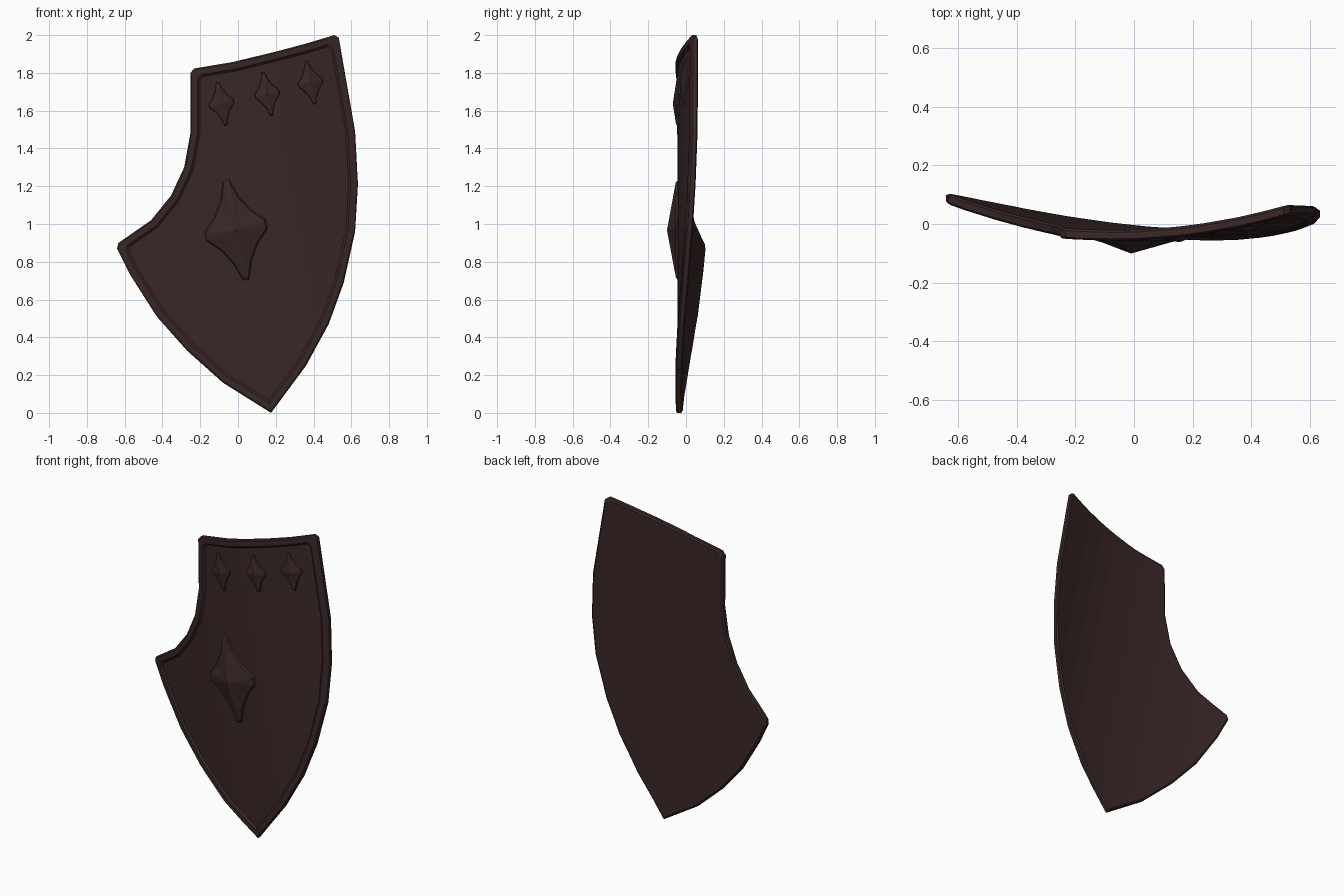
import bpy, bmesh
from mathutils import Vector

if "Cube" in bpy.data.objects:
    bpy.data.objects.remove(bpy.data.objects["Cube"])

# one dark red-brown colour
MAT = bpy.data.materials.new("dark red brown")
MAT.diffuse_color = (0.042, 0.020, 0.020, 1)
MAT.use_nodes = True
MAT.node_tree.nodes["Principled BSDF"].inputs["Base Color"].default_value = MAT.diffuse_color

AXIS = Vector((-0.197, 0.98))      # tilted long axis of the shield (x, z)
SIDE = Vector((0.98, 0.197))       # across the shield


def across(x, z):
    return x * SIDE.x + z * SIDE.y - 0.167


def bend(x, z):
    """Front surface depth: shallow curve across the tilted axis."""
    u = across(x, z)
    return -0.053 + 0.228 * u * u - 0.057 * u


def finish(bm, name):
    for v in bm.verts:
        v.co.y += bend(v.co.x, v.co.z)
    bmesh.ops.recalc_face_normals(bm, faces=bm.faces[:])
    me = bpy.data.meshes.new(name)
    bm.to_mesh(me)
    bm.free()
    me.materials.append(MAT)
    ob = bpy.data.objects.new(name, me)
    bpy.context.collection.objects.link(ob)


def loft(bm, rings):
    """Rings are (points, depth); returns the vertex rings."""
    vs = [[bm.verts.new((p.x, t, p.y)) for p in pts] for pts, t in rings]
    for a, b in zip(vs, vs[1:]):
        n = len(a)
        for i in range(n):
            j = (i + 1) % n
            bm.faces.new((a[i], a[j], b[j], b[i]))
    return vs


def offset(pts, d):
    """Mitred inward offset of a clockwise outline."""
    out = []
    for i, p in enumerate(pts):
        e1 = (p - pts[i - 1]).normalized()
        e2 = (pts[(i + 1) % len(pts)] - p).normalized()
        n1, n2 = Vector((e1.y, -e1.x)), Vector((e2.y, -e2.x))
        out.append(p + (n1 + n2) * d / (1 + n1.dot(n2)))
    return out


def chamfer(pts, corners, c):
    out = []
    for i, p in enumerate(pts):
        if i in corners:
            out.append(p + (pts[i - 1] - p).normalized() * c)
            out.append(p + (pts[(i + 1) % len(pts)] - p).normalized() * c)
        else:
            out.append(p)
    return out


# shield plate with raised rim
outline = [Vector(p) for p in (
    (-0.252, 1.82), (-0.03, 1.857), (0.19, 1.91), (0.36, 1.955), (0.53, 2.006),
    (0.62, 1.49), (0.635, 1.21), (0.62, 0.96), (0.56, 0.69), (0.48, 0.47),
    (0.36, 0.25), (0.175, 0.0), (-0.08, 0.16), (-0.27, 0.33), (-0.43, 0.51),
    (-0.57, 0.73), (-0.65, 0.888), (-0.46, 1.02), (-0.355, 1.15),
    (-0.285, 1.30), (-0.252, 1.48))]
profile = ((0.010, 0.036), (0, 0.028), (0, 0.006), (0.007, 0), (0.038, 0), (0.05, 0.011))
bm = bmesh.new()
rings = loft(bm, [(chamfer(offset(outline, d), (0, 4, 16), 0.02), t) for d, t in profile])
caps = [bm.faces.new(rings[0]), bm.faces.new(rings[-1])]
bmesh.ops.triangulate(bm, faces=caps)
for k in range(-6, 8):             # cut into strips so the plate can bend
    s = k * 0.11 + 0.005 + 0.167
    bmesh.ops.bisect_plane(bm, geom=bm.verts[:] + bm.edges[:] + bm.faces[:], dist=1e-5,
                           plane_co=(SIDE.x * s, 0, SIDE.y * s),
                           plane_no=(SIDE.x, 0, SIDE.y))
finish(bm, "shield_plate")


# four-pointed studs
def star(name, cx, cz, w, h, wall, peak):
    q = [(0.1, 1), (0.3, 0.64), (0.60, 0.34), (1, 0.09)]
    loop = q + [(a, -b) for a, b in q[::-1]]
    loop += [(-a, -b) for a, b in loop]
    c = Vector((cx, cz))
    pts = [c + SIDE * a * w + AXIS * b * h for a, b in loop]
    top = [c + (p - c) * 0.94 for p in pts]
    bm = bmesh.new()
    ring = loft(bm, [(pts, 0.013), (top, wall)])[-1]
    tip = bm.verts.new((cx, peak, cz))
    for i, v in enumerate(ring):
        bm.faces.new((v, ring[(i + 1) % len(ring)], tip))
    finish(bm, name)


star("large_star", -0.01, 0.967, 0.167, 0.27, 0.0, -0.047)
for i, (x, z) in enumerate(((-0.087, 1.637), (0.155, 1.688), (0.384, 1.748))):
    star("small_star_%d" % (i + 1), x, z, 0.067, 0.118, 0.003, -0.014)
